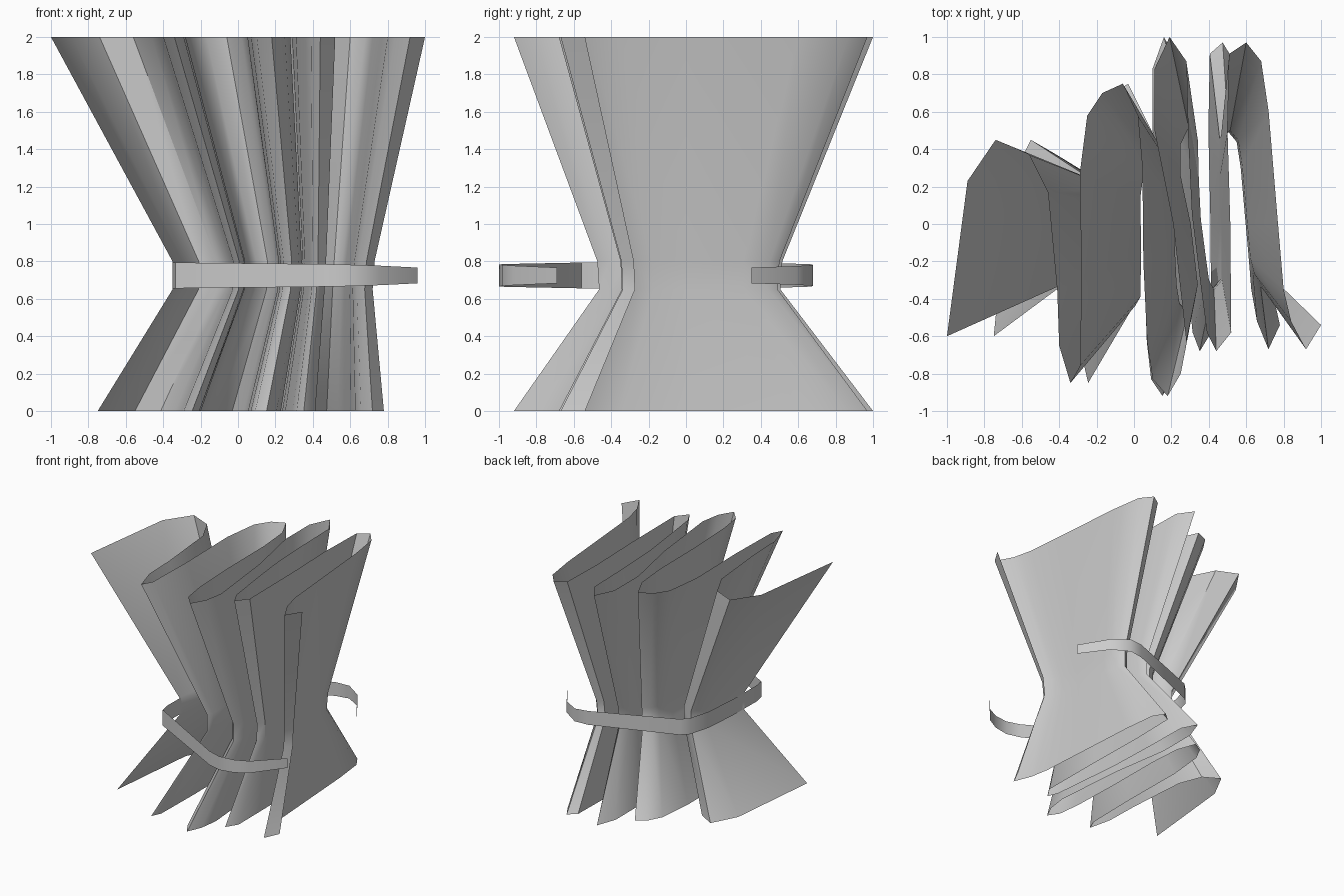
import bpy, math


def ribbon(name, rows, smooth_angle):
    """Open sheet lofted through rows of equal length."""
    n = len(rows[0])
    verts = [p for row in rows for p in row]
    faces = [(r * n + i, r * n + i + 1, (r + 1) * n + i + 1, (r + 1) * n + i)
             for r in range(len(rows) - 1) for i in range(n - 1)]
    mesh = bpy.data.meshes.new(name)
    mesh.from_pydata(verts, [], faces)
    obj = bpy.data.objects.new(name, mesh)
    bpy.context.collection.objects.link(obj)
    bpy.context.view_layer.objects.active = obj
    obj.select_set(True)
    bpy.ops.object.shade_smooth_by_angle(angle=math.radians(smooth_angle))
    obj.select_set(False)
    return obj


# Pleated outline of the cloth at its top edge (x, y)
pleats = [
    (-1, -.6), (-.89, .23), (-.74, .45), (-.56, .37), (-.46, .17), (-.41, -.36),
    (-.40, -.65), (-.34, -.85), (-.29, -.76), (-.28, -.3), (-.29, .27),
    (-.25, .58), (-.17, .70), (-.06, .75), (.02, .58), (.045, .3), (.05, -.2),
    (.07, -.63), (.10, -.83), (.18, -.92), (.25, -.80), (.28, -.63),
    (.21, 0), (.11, .5), (.11, .83), (.19, 1), (.28, .87), (.29, .46),
    (.31, .05), (.36, -.35), (.39, -.58), (.44, -.68), (.52, -.58),
    (.515, 0), (.50, .5), (.51, .91), (.60, .97), (.68, .87), (.72, .6),
    (.77, 0), (.80, -.35), (.84, -.52), (.92, -.67), (1, -.54),
]

# Height levels: z, x scale, x shift, y scale (gathered at the waist)
levels = [(0, .765, .015, 1), (.65, .535, .185, .505),
          (.80, .54, .19, .515), (2, 1, 0, 1)]
ribbon("curtain_cloth",
       [[(x * sx + dx, y * sy, z) for x, y in pleats] for z, sx, dx, sy in levels], 40)

# Tie-back strap: (x, y, half height), tapering to both free ends
strap = [(.96, -.69, .042), (.76, -.92, .052), (.65, -.98, .056), (.52, -1, .059),
         (.40, -.965, .061), (-.335, -.56, .069), (-.35, -.47, .07), (-.345, -.15, .07),
         (-.32, .15, .07), (-.27, .33, .07), (-.21, .39, .069), (.48, .665, .06),
         (.60, .68, .056), (.74, .59, .05), (.90, .35, .042)]
ribbon("tie_back", [[(x, y, .725 + s * h) for x, y, h in strap] for s in (-1, 1)], 40)
